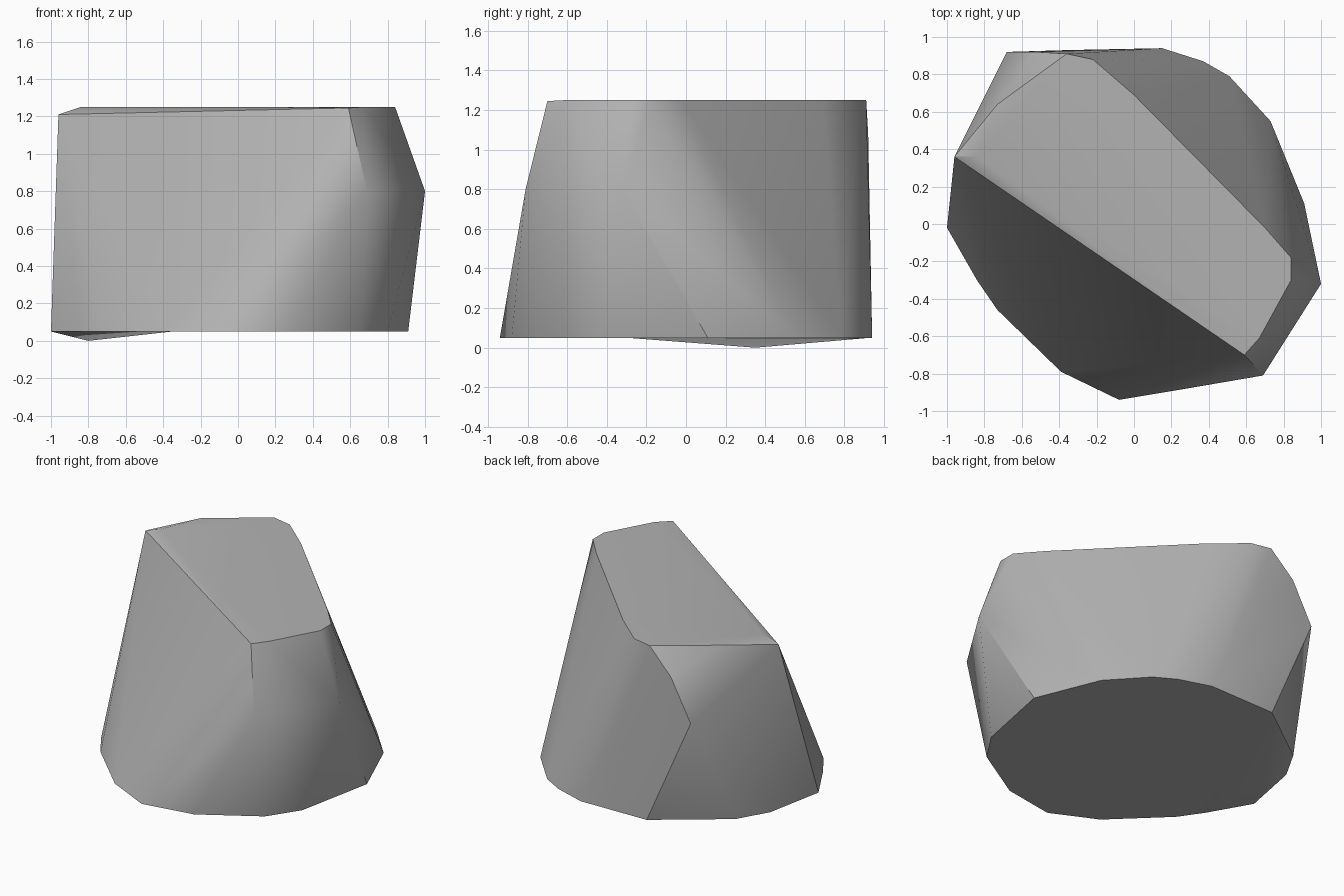
import bpy, bmesh, math
from mathutils import Vector

default_cube = bpy.data.objects.get("Cube")
if default_cube:
    bpy.data.objects.remove(default_cube, do_unlink=True)

BOTTOM, SHOULDER, TOP = 0.05, 0.8, 1.25

# Footprint, clockwise from the left end of the long front edge
footprint = [(-1, -.02), (-.84, -.3), (-.73, -.46), (-.39, -.79), (-.08, -.94),
             (.28, -.88), (.66, -.65), (.8, -.44), (.91, .11), (.73, .55),
             (.51, .79), (.37, .87), (.15, .94), (-.35, .93), (-.8, .6), (-.92, .39)]
# Corners where the sides bulge outward
shoulders = [(.69, -.81), (1, -.32), (-.68, .92)]
# Outline of the flat cap
cap = [(-.84, .36), (-.73, .64), (-.36, .91), (-.22, .88), (0, .69), (.5, .17),
       (.7, -.02), (.84, -.18), (.84, -.3), (.67, -.61), (.35, -.5)]
# Chipped corners just below the cap
chips = [Vector((-.96, .36, 1.21)), Vector((.59, -.7, 1.245)), Vector((-.53, .92, 1.08))]


def level(outline, z):
    return [Vector((x, y, z)) for x, y in outline]


# Stone body: the hull of its corners
bm = bmesh.new()
corners = level(footprint, BOTTOM) + level(shoulders, SHOULDER) + level(cap, TOP) + chips
for corner in corners:
    bm.verts.new(corner)
hull = bmesh.ops.convex_hull(bm, input=bm.verts[:])
loose = [v for v in bm.verts if not v.link_faces]
bmesh.ops.delete(bm, geom=loose, context='VERTS')
bmesh.ops.dissolve_limit(bm, angle_limit=math.radians(0.2),
                         verts=bm.verts[:], edges=bm.edges[:])

# Shallow point under the back left of the base
def base_vert(index):
    spot = Vector((*footprint[index], BOTTOM))
    return min(bm.verts, key=lambda v: (v.co - spot).length)


bmesh.ops.connect_verts(bm, verts=[base_vert(1), base_vert(13)])
undersides = [f for f in bm.faces if all(abs(v.co.z - BOTTOM) < 0.001 for v in f.verts)]
corner_patch = min(undersides, key=lambda f: f.calc_center_median().x)
poked = bmesh.ops.poke(bm, faces=[corner_patch])
poked["verts"][0].co = (-.8, .35, 0)
bmesh.ops.recalc_face_normals(bm, faces=bm.faces[:])

mesh = bpy.data.meshes.new("stone")
bm.to_mesh(mesh)
bm.free()
stone = bpy.data.objects.new("stone", mesh)
bpy.context.collection.objects.link(stone)

# Plain grey stone
grey = bpy.data.materials.new("stone grey")
grey.use_nodes = True
colour = (.45, .45, .45, 1)
grey.diffuse_color = colour
grey.node_tree.nodes["Principled BSDF"].inputs["Base Color"].default_value = colour
mesh.materials.append(grey)

# Soft facets with crisp main edges
bpy.context.view_layer.objects.active = stone
stone.select_set(True)
bpy.ops.object.shade_smooth_by_angle(angle=math.radians(30))
